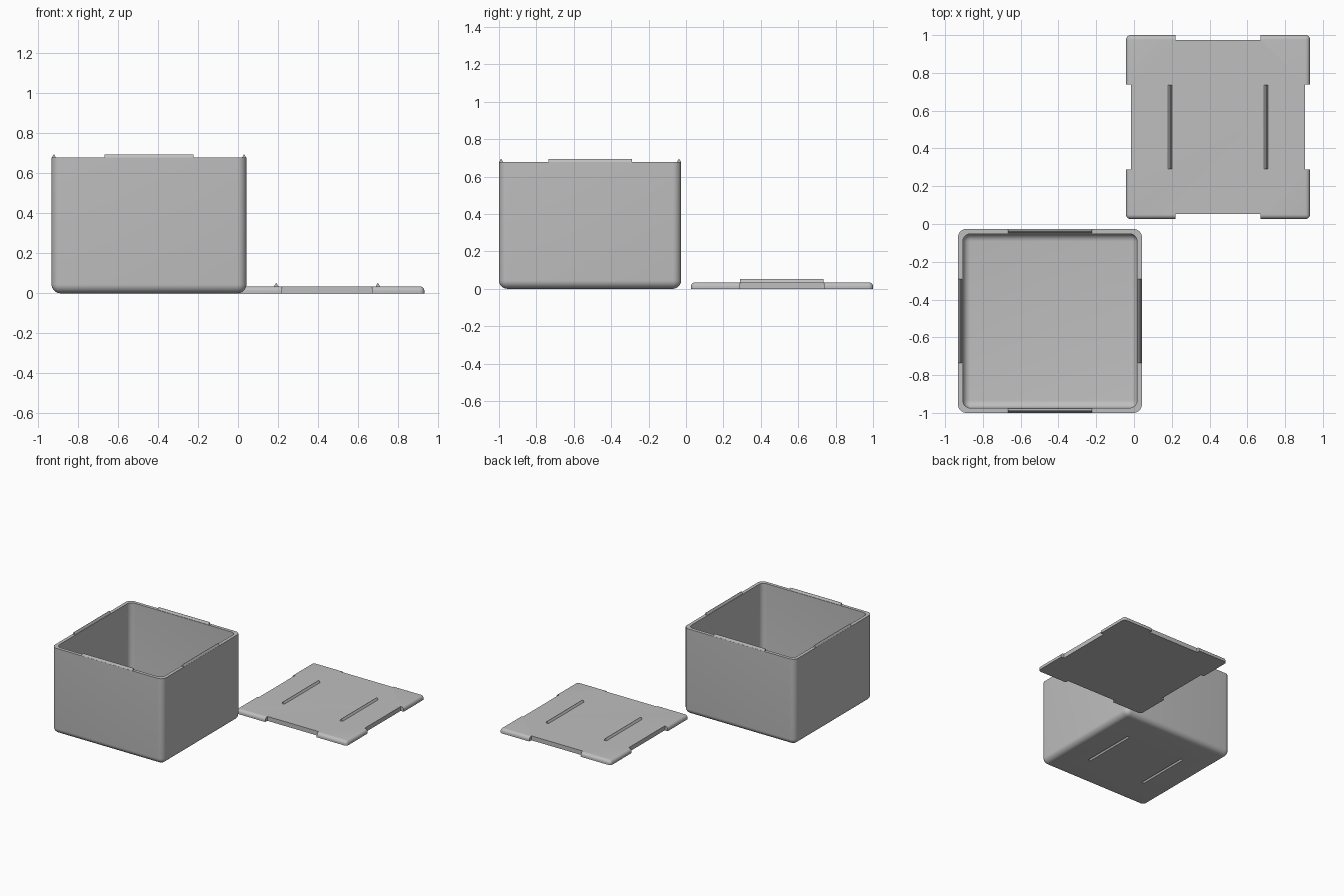
import bpy, bmesh
from math import radians
from mathutils import Matrix, Vector

if "Cube" in bpy.data.objects:
    bpy.data.objects.remove(bpy.data.objects["Cube"])

SIZE, HEIGHT, WALL, FLOOR = 0.974, 0.678, 0.026, 0.03
LID = 0.035
BOX_AT = Vector((-0.445, -0.513, 0))
LID_AT = Vector((0.445, 0.513, 0))
TAB_HALF, TAB_W, TAB_H = 0.223, 0.021, 0.017
RIDGE_X = 0.254

grey = bpy.data.materials.new("plain grey")
grey.use_nodes = True
grey.diffuse_color = (0.52, 0.52, 0.52, 1)
grey.node_tree.nodes["Principled BSDF"].inputs["Base Color"].default_value = (0.52, 0.52, 0.52, 1)


def finish(name, bm, at):
    bmesh.ops.recalc_face_normals(bm, faces=bm.faces)
    mesh = bpy.data.meshes.new(name)
    bm.to_mesh(mesh)
    bm.free()
    mesh.materials.append(grey)
    ob = bpy.data.objects.new(name, mesh)
    ob.location = at
    bpy.context.collection.objects.link(ob)
    return ob


def block(name, sx, sy, z0, z1, at, radius=0, round_z=None):
    """Box with rounded upright edges and one rounded rim at height round_z."""
    bm = bmesh.new()
    bmesh.ops.create_cube(bm, size=1)
    for v in bm.verts:
        v.co = Vector((v.co.x * sx, v.co.y * sy, z0 if v.co.z < 0 else z1))
    if radius:
        edges = []
        for e in bm.edges:
            a, b = (v.co.z for v in e.verts)
            if a != b or abs(a - round_z) < 1e-5:
                edges.append(e)
        bmesh.ops.bevel(bm, geom=edges, offset=radius, segments=8, profile=0.5, affect="EDGES")
    return finish(name, bm, at)


def wedge(name, x, z, at, turn=0, sink=0.0):
    """Triangular rib along y at distance x, turned about z."""
    bm = bmesh.new()
    half = TAB_W / 2
    section = [(-half, -sink), (half, -sink), (half, 0), (0.001, TAB_H), (-0.001, TAB_H), (-half, 0)]
    if not sink:
        section = section[:2] + section[3:5]
    face = bm.faces.new([bm.verts.new((x + px, -TAB_HALF, z + pz)) for px, pz in section])
    out = bmesh.ops.extrude_face_region(bm, geom=[face])["geom"]
    bmesh.ops.translate(bm, vec=(0, 2 * TAB_HALF, 0),
                        verts=[g for g in out if isinstance(g, bmesh.types.BMVert)])
    bmesh.ops.rotate(bm, matrix=Matrix.Rotation(radians(turn), 3, "Z"), verts=bm.verts)
    return finish(name, bm, at)


def cut(target, cutter):
    cutter.hide_render = True
    mod = target.modifiers.new("cut", "BOOLEAN")
    mod.operation, mod.solver, mod.object = "DIFFERENCE", "EXACT", cutter
    bpy.context.view_layer.objects.active = target
    bpy.ops.object.modifier_apply(modifier=mod.name)
    bpy.data.objects.remove(cutter)


def smooth(ob):
    bpy.ops.object.select_all(action="DESELECT")
    ob.select_set(True)
    bpy.context.view_layer.objects.active = ob
    bpy.ops.object.shade_smooth_by_angle(angle=radians(30))


# Open box, with a hollow inside and two grooves underneath
box = block("box", SIZE, SIZE, 0, HEIGHT, BOX_AT, 0.045, 0)
inner = SIZE - 2 * WALL
cut(box, block("hollow", inner, inner, FLOOR, HEIGHT + 0.1, BOX_AT, 0.04, FLOOR))
for x in (-RIDGE_X, RIDGE_X):
    cut(box, wedge("groove", x, 0, BOX_AT, sink=0.01))
smooth(box)

# Locating tabs on the rim
for side, turn in (("right", 0), ("back", 90), ("left", 180), ("front", 270)):
    wedge("rim_tab_" + side, SIZE / 2 - 0.0115, HEIGHT, BOX_AT, turn)

# Lid with a rounded upper edge and a notch in the middle of each side
lid = block("lid", SIZE, SIZE, 0, LID, LID_AT, 0.024, LID)
for sx in (-1, 1):
    for along_x in (True, False):
        depth, length = 2 * WALL, 2 * TAB_HALF + 0.004
        shift = Vector((sx * SIZE / 2, 0, 0)) if along_x else Vector((0, sx * SIZE / 2, 0))
        size = (depth, length) if along_x else (length, depth)
        cut(lid, block("notch", *size, -0.1, 0.1, LID_AT + shift))
smooth(lid)

# Raised stacking ridges on the lid
for name, x in (("lid_ridge_inner", -RIDGE_X), ("lid_ridge_outer", RIDGE_X)):
    wedge(name, x, LID, LID_AT)
